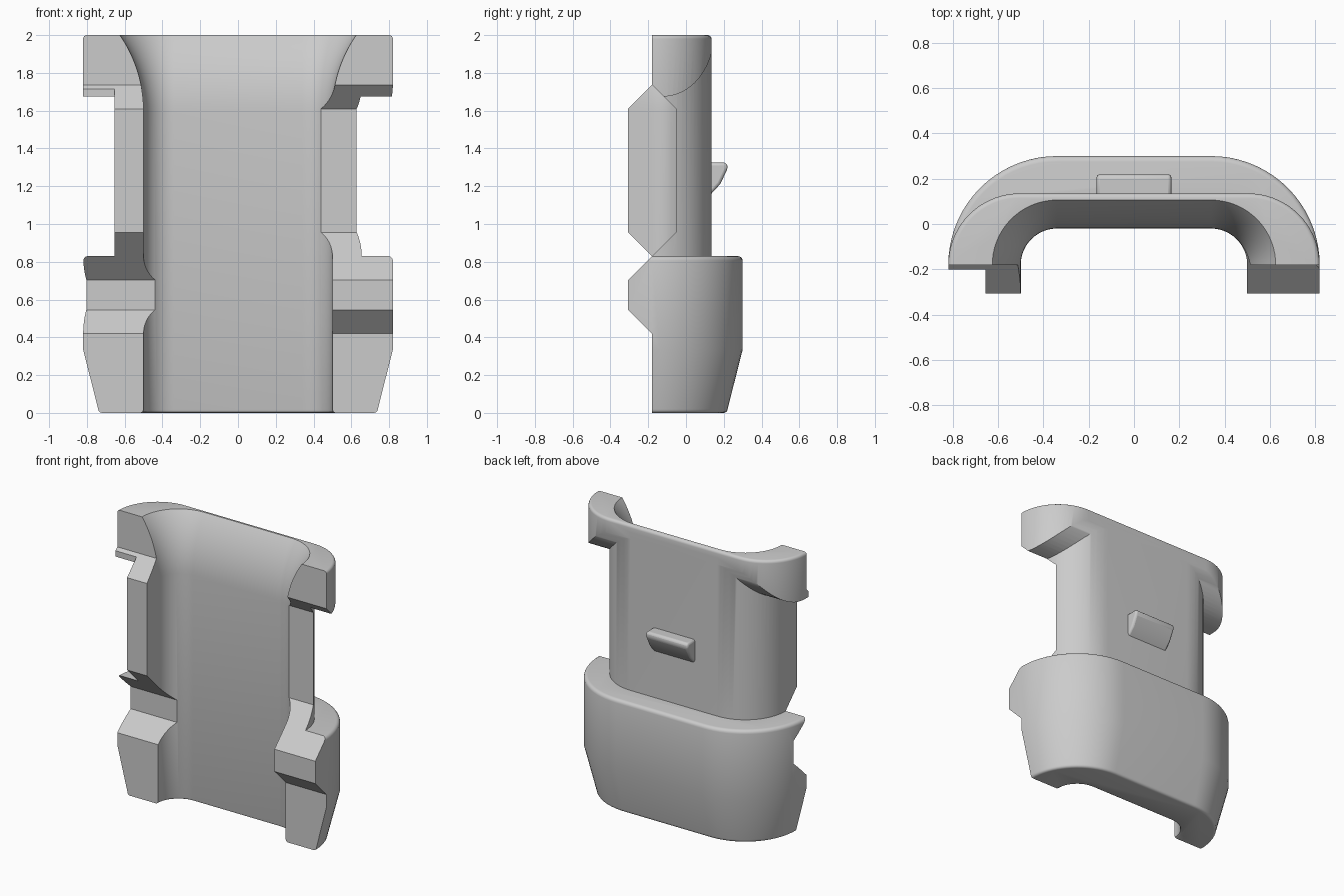
import bpy, bmesh
from math import sin, cos, pi, sqrt

if "Cube" in bpy.data.objects:
    bpy.data.objects.remove(bpy.data.objects["Cube"])

MID_Y = -0.18      # split line and centre of the corner arcs
CORNER_X = 0.34    # corner arc centre
STEPS = 18

grey = bpy.data.materials.new("plain_grey")
grey.use_nodes = True
colour = (0.6, 0.6, 0.6, 1)
grey.diffuse_color = colour
grey.node_tree.nodes["Principled BSDF"].inputs["Base Color"].default_value = colour


def loft(name, rings):
    """Solid made by joining closed rings of equal point count."""
    bm = bmesh.new()
    loops = [[bm.verts.new(p) for p in ring] for ring in rings]
    n = len(loops[0])
    for a, b in zip(loops, loops[1:]):
        for i in range(n):
            j = (i + 1) % n
            bm.faces.new((a[i], a[j], b[j], b[i]))
    bm.faces.new(loops[0][::-1])
    bm.faces.new(loops[-1])
    bmesh.ops.recalc_face_normals(bm, faces=bm.faces)
    mesh = bpy.data.meshes.new(name)
    bm.to_mesh(mesh)
    bm.free()
    mesh.materials.append(grey)
    obj = bpy.data.objects.new(name, mesh)
    bpy.context.collection.objects.link(obj)
    return obj


def rounded_block(name, layers, cx=CORNER_X, front=-0.4):
    """D-shaped block with rounded back corners; layers are (radius, z)."""
    rings = []
    for r, z in layers:
        half = [(cx + r, front)]
        for i in range(STEPS + 1):
            a = i * pi / 2 / STEPS
            half.append((cx + r * cos(a), MID_Y + r * sin(a)))
        outline = half + [(-x, y) for x, y in reversed(half)]
        rings.append([(x, y, z) for x, y in outline])
    return loft(name, rings)


def side_prism(name, outline, x0, x1):
    """Side outline of (y, z) points stretched along x."""
    return loft(name, [[(x, y, z) for y, z in outline] for x in (x0, x1)])


def activate(obj):
    bpy.ops.object.select_all(action='DESELECT')
    obj.select_set(True)
    bpy.context.view_layer.objects.active = obj


def combine(target, other, operation):
    mod = target.modifiers.new("combine", 'BOOLEAN')
    mod.operation = operation
    mod.solver = 'EXACT'
    mod.object = other
    activate(target)
    bpy.ops.object.modifier_apply(modifier=mod.name)
    bpy.data.objects.remove(other)


def rounding(r, z, size, up):
    """Quarter-round layers running towards (up=1) or from (up=-1) an end."""
    pts = [(r - size + size * cos(i * pi / 8), z - up * size * (1 - sin(i * pi / 8)))
           for i in range(5)]
    return pts if up > 0 else pts[::-1]


# Lower collar with tapered foot
body = rounded_block("sleeve_body", rounding(0.40, 0, 0.02, -1)
                     + [(0.48, 0.335)] + rounding(0.48, 0.83, 0.025, 1))

# Slim middle wall
middle = rounded_block("middle_wall", [(0.315, 0.1), (0.315, 1.95)])
combine(body, middle, 'UNION')

# Wide upper flange with a scooped underside
flange = rounded_block("upper_flange", [(0.315, 1.6)] + rounding(0.315, 2, 0.02, 1),
                       cx=0.505, front=-0.2)
scoop = [(-0.12 + 0.27 * sin(t), 1.675 + 0.34 * (1 - cos(t)))
         for t in [i * 1.3 / 14 for i in range(15)]]
under = side_prism("scoop_cutter", [(-0.5, 1.5), (-0.5, 1.675)] + scoop + [(0.14, 1.5)], -1, 1)
combine(flange, under, 'DIFFERENCE')
combine(body, flange, 'UNION')

# Hollow inside, flaring at the mouth
flare = [1.6 + 0.03 * i for i in range(15)]
hollow = rounded_block("hollow_cutter", [(0.175, -0.05), (0.175, 0), (0.164, 0.006), (0.16, 0.018)]
                       + [(0.16 + 0.7 - sqrt(0.49 - (z - 1.6) ** 2), z) for z in flare],
                       front=-0.6)
combine(body, hollow, 'DIFFERENCE')

# Interlocking tabs and notches, opposite on the two sides
for side in (1, -1):
    d = 0.126 * side
    edge = [(MID_Y, -0.1), (MID_Y, 0.42), (MID_Y - d, 0.546), (MID_Y - d, 0.704),
            (MID_Y, 0.83), (MID_Y + d, 0.956), (MID_Y + d, 1.61), (MID_Y, 1.736), (MID_Y, 2.1)]
    cutter = side_prism("edge_cutter", [(-0.7, -0.1)] + edge + [(-0.7, 2.1)],
                        side * 0.2, side * 1.0)
    combine(body, cutter, 'DIFFERENCE')

# Catch on the back
catch = side_prism("back_catch", [(0.12, 1.325), (0.215, 1.325), (0.222, 1.295),
                                  (0.18, 1.21), (0.12, 1.145)], -0.165, 0.165)
bevel = catch.modifiers.new("soft_edges", 'BEVEL')
bevel.width = 0.018
bevel.segments = 3

for obj in (body, catch):
    activate(obj)
    bpy.ops.object.shade_smooth_by_angle(angle=0.6)
